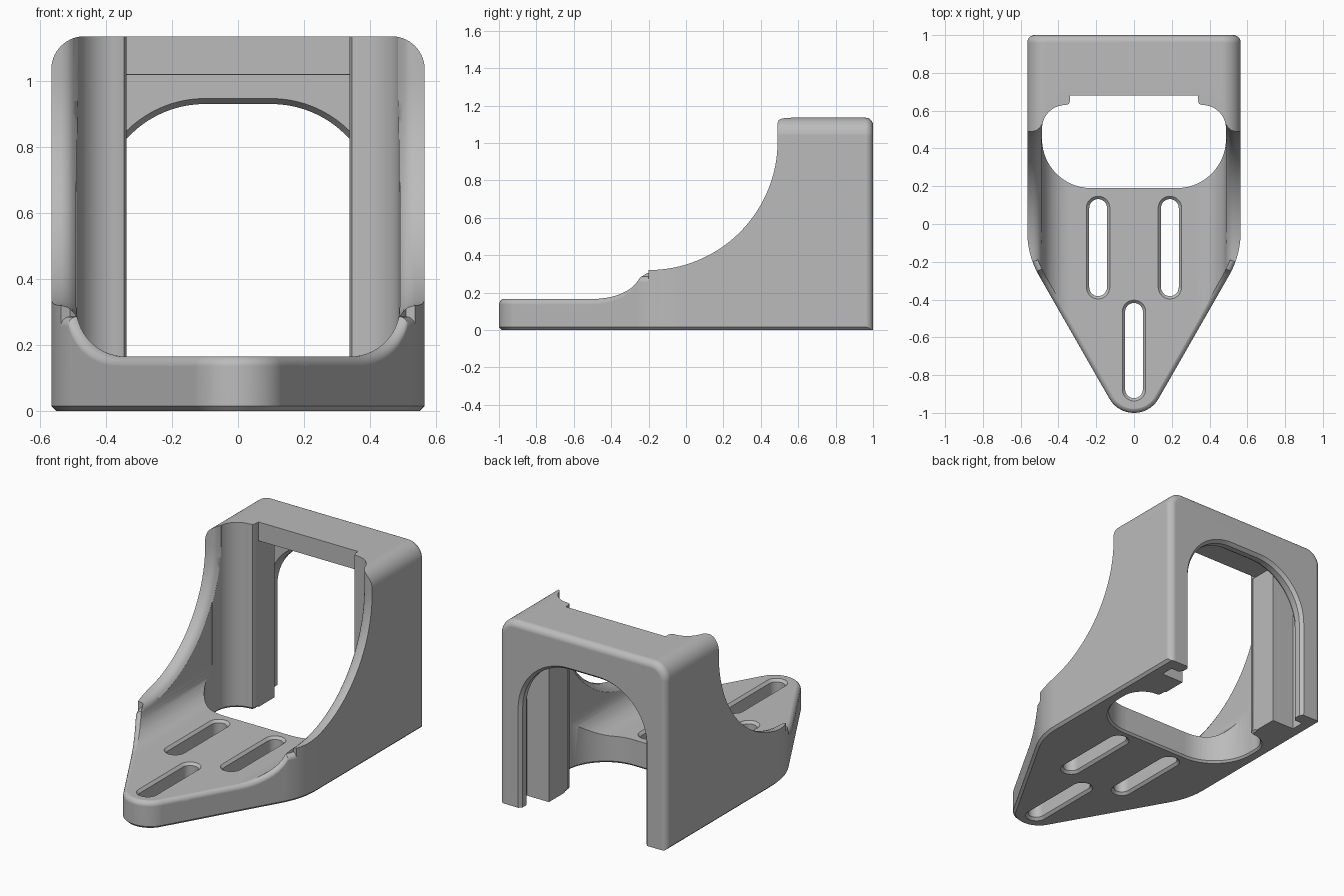
import bpy, bmesh
from math import sin, cos, radians, sqrt, hypot

cube = bpy.data.objects.get("Cube")
if cube:
    bpy.data.objects.remove(cube, do_unlink=True)

grey = bpy.data.materials.new("plain grey")
grey.use_nodes = True
grey.diffuse_color = (0.5, 0.5, 0.5, 1)
grey.node_tree.nodes["Principled BSDF"].inputs["Base Color"].default_value = (0.5, 0.5, 0.5, 1)


# --- helpers ---
def arc(cx, cy, r, a0, a1, n=14):
    angles = [radians(a0 + (a1 - a0) * i / n) for i in range(n + 1)]
    return [(cx + r * cos(a), cy + r * sin(a)) for a in angles]


def tidy(points):
    """Drop repeated points and make the outline counter-clockwise."""
    out = []
    for p in points:
        if not out or hypot(p[0] - out[-1][0], p[1] - out[-1][1]) > 1e-5:
            out.append(p)
    if hypot(out[0][0] - out[-1][0], out[0][1] - out[-1][1]) < 1e-5:
        out.pop()
    area = sum(a[0] * b[1] - b[0] * a[1] for a, b in zip(out, out[1:] + out[:1]))
    return out if area > 0 else out[::-1]


def mirrored(half):
    return half + [(-x, y) for x, y in reversed(half)]


def offset(points, d):
    """Grow (d > 0) or shrink a counter-clockwise outline."""
    out = []
    for i, (x, y) in enumerate(points):
        normals = []
        for a, b in ((points[i - 1], (x, y)), ((x, y), points[(i + 1) % len(points)])):
            dx, dy = b[0] - a[0], b[1] - a[1]
            length = hypot(dx, dy)
            normals.append((dy / length, -dx / length))
        (ax, ay), (bx, by) = normals
        k = d / (1 + ax * bx + ay * by)
        out.append((x + (ax + bx) * k, y + (ay + by) * k))
    return out


def skin(name, rings):
    """Solid through equal rings of 3D points, capped at both ends."""
    bm = bmesh.new()
    loops = [[bm.verts.new(p) for p in ring] for ring in rings]
    n = len(loops[0])
    for a, b in zip(loops, loops[1:]):
        for i in range(n):
            j = (i + 1) % n
            bm.faces.new((a[i], a[j], b[j], b[i]))
    bm.faces.new(loops[0])
    bm.faces.new(loops[-1])
    bmesh.ops.recalc_face_normals(bm, faces=bm.faces)
    mesh = bpy.data.meshes.new(name)
    bm.to_mesh(mesh)
    bm.free()
    mesh.materials.append(grey)
    obj = bpy.data.objects.new(name, mesh)
    bpy.context.scene.collection.objects.link(obj)
    return obj


PLACE = {"x": lambda u, v, t: (t, u, v),
         "y": lambda u, v, t: (u, t, v),
         "z": lambda u, v, t: (u, v, t)}


def loft(name, points, layers, axis):
    """Extrude an outline along an axis; layers are (position, growth)."""
    points = tidy(points)
    return skin(name, [[PLACE[axis](u, v, t) for u, v in offset(points, d)] for t, d in layers])


def box(name, half_width, y0, y1, top):
    rect = mirrored([(half_width, -0.1), (half_width, top)])
    return loft(name, rect, [(y0, 0), (y1, 0)], "y")


# --- body: pointed foot outline, full height ---
side_curve = (0.095, -0.04, 0.47)
tip = arc(0, -0.85, 0.15, -90, -30)
start, end = tip[-1], arc(*side_curve, -30, 0)[0]
edge = [(start[0] + (end[0] - start[0]) * i / 24, start[1] + (end[1] - start[1]) * i / 24)
        for i in range(1, 24)]
body = loft("mount_bracket", mirrored(tip + arc(*side_curve, -30, 0) + [(0.565, 1.1)]),
            [(0, -0.015), (0.015, 0), (1.25, 0)], "z")

# --- rounded top corners and rounded back edges ---
envelope = loft("envelope", mirrored([(0.5655, -0.03)] + arc(0.4655, 1.035, 0.1, 0, 90)),
                [(-1.3, 0)] + [(0.96 + 0.04 * sin(radians(a)), -0.04 * (1 - cos(radians(a))))
                               for a in range(0, 91, 15)], "y")

# --- U-shaped front channel above the foot ---
FLOOR, BEND, FLAT = 0.165, 0.15, 0.34
channel = loft("channel", mirrored(arc(FLAT, FLOOR + BEND, BEND, -90, 0) + [(0.49, 1.4)]),
               [(-1.2, 0), (0.45, 0)], "y")

# --- swept side walls with a softened inner rim ---
sweep = [(-1.3, 0.32)] + arc(-0.2, 1.01, 0.69, -90, 0, 32) + [(0.49, 1.4), (-1.3, 1.4)]
rim_steps = [(0.7, 0), (0.535, 0), (0.515, 0.006), (0.5, 0.018), (0.485, 0.04)]
wall_cut = loft("wall_cut", sweep,
                [(-x, d) for x, d in rim_steps] + [(x, d) for x, d in reversed(rim_steps)], "x")

# --- vertical bore, leaving a column in each rear corner ---
bore_half = ([(0.22, 0.19)] + arc(0.227, 0.45, 0.26, -90, 0)
             + arc(0.362, 0.505, 0.125, 0, 90) + [(0.345, 0.635), (0.338, 0.655), (0.338, 0.68)])
bore = loft("bore", mirrored(bore_half), [(-0.01, 0.02), (0.012, 0), (1.3, 0)], "z")

# --- rear passage, panel groove and arched back opening ---
passage = box("passage", 0.34, 0.66, 0.915, 1.02)
groove = box("groove", 0.49, 0.84, 0.92, 1.018)
arch = loft("arch", mirrored([(0.42, -0.1)] + arc(0.1, 0.61, 0.32, 0, 90, 20)),
            [(0.9, 0.03), (0.945, 0), (0.98, 0), (1.01, 0.025)], "y")

# --- screw slots with chamfered mouths ---
slots = []
for name, x, y0, y1 in (("left_slot", 0.19, -0.335, 0.085),
                        ("right_slot", -0.19, -0.335, 0.085),
                        ("front_slot", 0, -0.875, -0.465)):
    shape = arc(x, y1, 0.047, 0, 180) + arc(x, y0, 0.047, 180, 360)
    slots.append(loft(name, shape, [(-0.01, 0.025), (0.015, 0), (FLOOR - 0.015, 0),
                                    (FLOOR + 0.01, 0.025)], "z"))


# --- rounded outer rim of the foot ---
def floor_height(x):
    x = min(abs(x), 0.487)
    return FLOOR if x < FLAT else FLOOR + BEND - sqrt(BEND ** 2 - (x - FLAT) ** 2)


ROUND = 0.03
right_path = tip + edge + arc(*side_curve, -30, -20, 6)
path = [(-x, y) for x, y in reversed(right_path[1:])] + right_path
section = [(ROUND * (1 - sin(radians(a))), ROUND * (cos(radians(a)) - 1) + 0.001)
           for a in range(0, 91, 18)]
section += [(-0.05, -ROUND), (-0.05, 0.3), (ROUND, 0.3)]
rings = []
for i, (x, y) in enumerate(path):
    a, b = path[max(i - 1, 0)], path[min(i + 1, len(path) - 1)]
    dx, dy = b[0] - a[0], b[1] - a[1]
    length = hypot(dx, dy)
    nx, ny = dy / length, -dx / length
    z = floor_height(x - nx * ROUND)
    rings.append([(x - nx * d, y - ny * d, z + h) for d, h in section])
rim = skin("foot_rim", rings)

# --- carve the body ---
bpy.ops.object.select_all(action="DESELECT")
bpy.context.view_layer.objects.active = body
body.select_set(True)
cutters = [envelope, channel, wall_cut, bore, passage, groove, arch, rim] + slots
for cutter in cutters:
    mod = body.modifiers.new(cutter.name, "BOOLEAN")
    mod.operation = "INTERSECT" if cutter is envelope else "DIFFERENCE"
    mod.solver = "EXACT"
    mod.object = cutter
    cutter.hide_render = True
    bpy.ops.object.modifier_apply(modifier=mod.name)
for cutter in cutters:
    bpy.data.objects.remove(cutter, do_unlink=True)

bpy.ops.object.shade_smooth_by_angle(angle=radians(28))
weighted = body.modifiers.new("even_shading", "WEIGHTED_NORMAL")
weighted.keep_sharp = True
